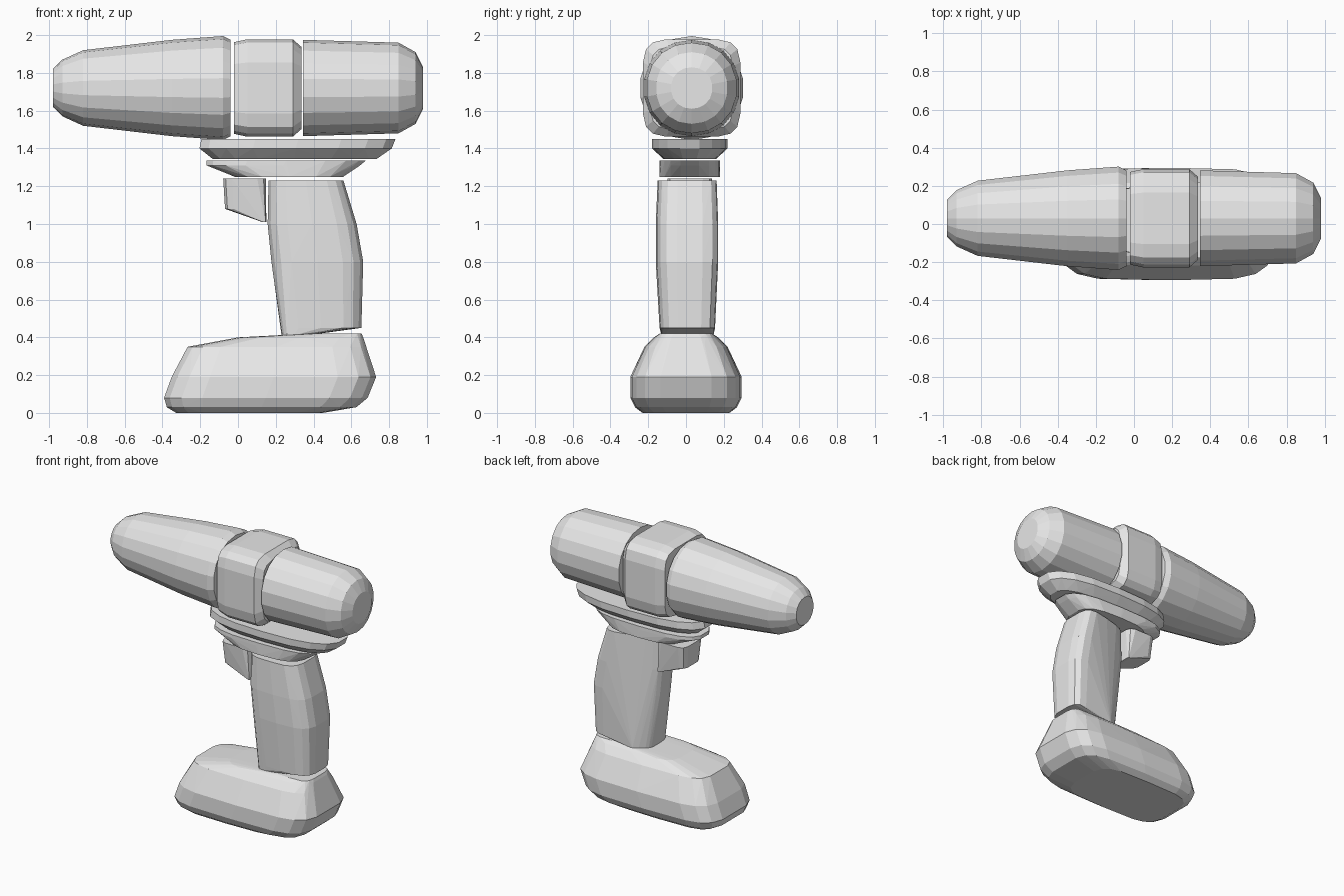
import bpy
import bmesh
from math import cos, sin, tau, copysign

default_cube = bpy.data.objects.get("Cube")
if default_cube:
    bpy.data.objects.remove(default_cube, do_unlink=True)

grey = bpy.data.materials.new("plain_grey")
grey.use_nodes = True
colour = (.8, .8, .8, 1)
grey.diffuse_color = colour
grey.node_tree.nodes["Principled BSDF"].inputs["Base Color"].default_value = colour


def rounded_outline(power, sides):
    """Unit rounded square; a higher power is boxier."""
    def bend(value):
        return copysign(abs(value) ** (2 / power), value)

    angles = [tau * (step + .5) / sides for step in range(sides)]
    return [(bend(cos(angle)), bend(sin(angle))) for angle in angles]


def make_hull(name, points):
    """Flat-faced convex solid around the points."""
    bm = bmesh.new()
    for point in points:
        bm.verts.new(point)
    result = bmesh.ops.convex_hull(bm, input=bm.verts[:])
    loose = {item for item in result["geom_interior"] + result["geom_unused"]
             if isinstance(item, bmesh.types.BMVert)}
    bmesh.ops.delete(bm, geom=list(loose), context='VERTS')
    bmesh.ops.recalc_face_normals(bm, faces=bm.faces[:])
    mesh = bpy.data.meshes.new(name)
    bm.to_mesh(mesh)
    bm.free()
    mesh.materials.append(grey)
    part = bpy.data.objects.new(name, mesh)
    bpy.context.collection.objects.link(part)


def barrel_part(name, profile, power=2.1, sides=18):
    """Solid along the barrel axis, from pairs of position and radius."""
    axis_y, axis_z = .03, 1.72
    outline = rounded_outline(power, sides)
    make_hull(name, [(x, axis_y + radius * u, axis_z + radius * v)
                     for x, radius in profile for u, v in outline])


def stacked_part(name, layers, power, centre_y=.02, taper=0, sides=18):
    """Upright solid from layers of height, front, back and half width.

    The taper narrows the left side towards the front."""
    points = []
    for z, front, back, half_width in layers:
        for u, v in rounded_outline(power, sides):
            x = (front + back) / 2 + u * (back - front) / 2
            narrowing = taper * (1 - u) / 2 if v > 0 else 0
            points.append((x, centre_y + half_width * v * (1 - narrowing), z))
    make_hull(name, points)


# Barrel: tapered nose, boxy collar, domed motor housing
barrel_part("nose_barrel", [(-.98, .1), (-.93, .15), (-.82, .2),
                            (-.35, .255), (-.08, .275), (-.04, .255)])
barrel_part("collar", [(-.02, .245), (.05, .26), (.29, .26), (.335, .22)],
            power=5, sides=16)
barrel_part("motor_housing", [(.345, .255), (.85, .24), (.94, .19), (.98, .11)])

# Two flared plates under the barrel
stacked_part("upper_plate", [(1.45, -.2, .84, .2), (1.4, -.21, .82, .2),
                             (1.345, -.14, .74, .14)], power=2.6)
stacked_part("lower_plate", [(1.335, -.17, .68, .16), (1.31, -.17, .65, .16),
                             (1.25, -.02, .56, .16)], power=3)

# Trigger with a sloping underside
stacked_part("trigger", [(1.24, -.08, .15, .12), (1.08, -.07, .15, .1),
                         (1.01, .13, .15, .1)], power=5, sides=12)

# Curved grip
stacked_part("grip", [(1.23, .16, .56, .17), (1, .155, .63, .18),
                      (.8, .175, .665, .18), (.45, .225, .655, .16),
                      (.41, .23, .36, .15)], power=3.6, taper=.6)

# Battery foot, wide below and sloping in towards the grip
stacked_part("battery_foot", [(0, -.33, .45, .23), (.03, -.38, .63, .27),
                              (.08, -.395, .69, .295), (.19, -.355, .735, .295),
                              (.35, -.27, .68, .22), (.4, 0, .665, .17),
                              (.42, .38, .655, .14)], power=4.5, centre_y=0)
